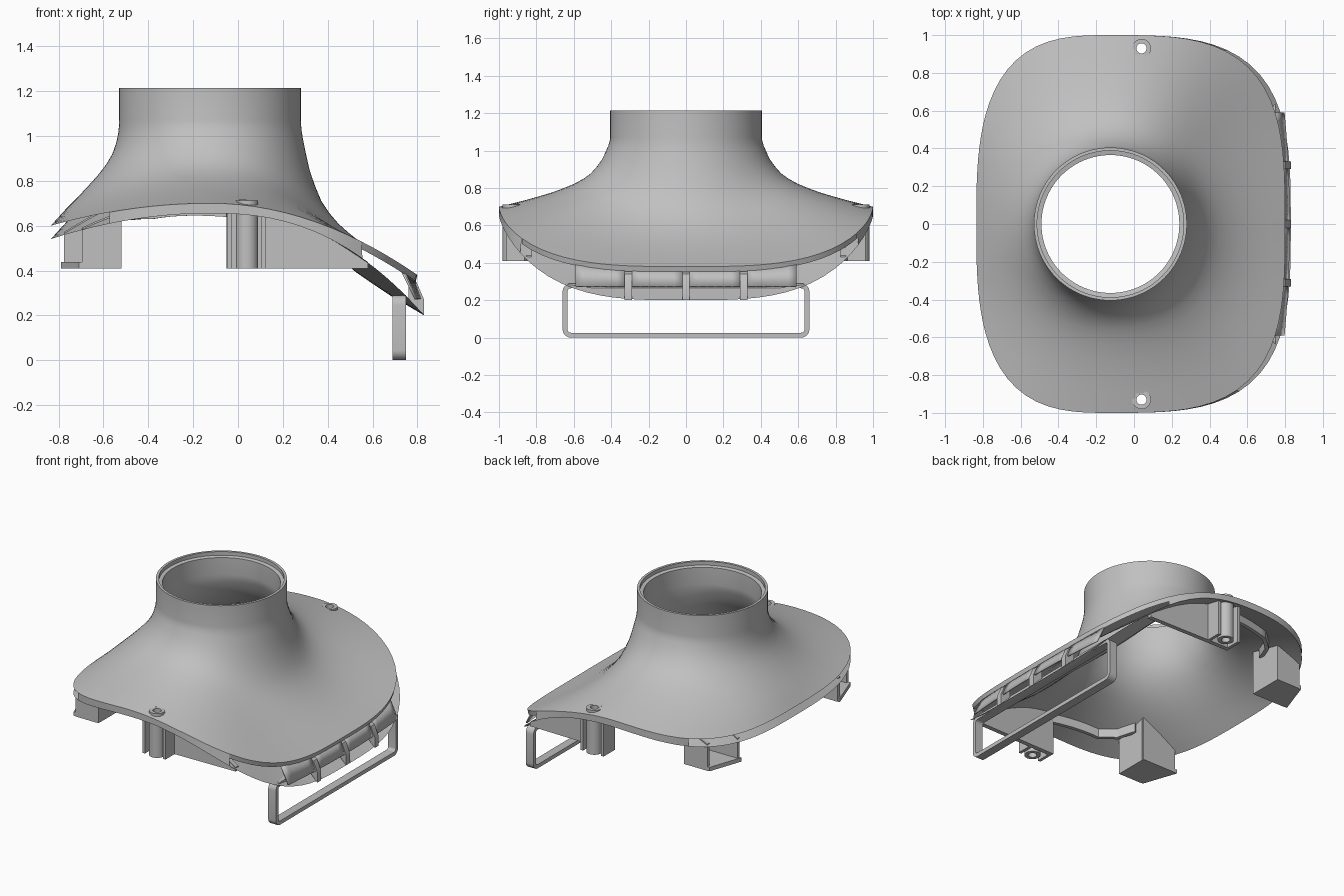
import bpy, bmesh, math
from mathutils import Vector

if "Cube" in bpy.data.objects:
    bpy.data.objects.remove(bpy.data.objects["Cube"])

grey = bpy.data.materials.new("plain grey")
grey.use_nodes = True
colour = (0.53, 0.53, 0.53, 1)
grey.diffuse_color = colour
grey.node_tree.nodes["Principled BSDF"].inputs["Base Color"].default_value = colour

CX, TOP, NECK = -0.125, 1.215, 1.07      # neck axis, neck top, start of the flare
# flare: height fraction, spread fraction, spread fraction on the steep side
FLARE = [(1, 0, 0), (.94, .006, .004), (.88, .018, .012), (.78, .045, .045),
         (.68, .075, .1), (.58, .12, .19), (.48, .175, .31), (.4, .245, .42),
         (.33, .325, .52), (.27, .415, .61), (.21, .515, .7), (.15, .64, .79),
         (.1, .75, .86), (.05, .875, .93), (0, 1, 1)]


def finish(name, bm, angle=35):
    bmesh.ops.recalc_face_normals(bm, faces=bm.faces)
    mesh = bpy.data.meshes.new(name)
    bm.to_mesh(mesh)
    bm.free()
    mesh.materials.append(grey)
    ob = bpy.data.objects.new(name, mesh)
    bpy.context.collection.objects.link(ob)
    bpy.ops.object.select_all(action='DESELECT')
    ob.select_set(True)
    bpy.context.view_layer.objects.active = ob
    bpy.ops.object.shade_smooth_by_angle(angle=math.radians(angle))
    return ob


def rim_radius(a, inner):
    """Distance from the neck axis to the rounded outline."""
    c, s = math.cos(a), math.sin(a)
    reach, n = ((.955 if inner else .925), 3.3) if c > 0 else (.71, 3)
    return (abs(c / reach) ** n + abs(s) ** n) ** (-1 / n)


def rim_z(x, inner):
    """Arched rim height, dropping towards +x."""
    d = x - CX
    if inner:
        return .655 - (.455 * (d / .955) ** 2.4 if d > 0 else .115 * (d / .71) ** 2)
    return .70 - (.32 * (d / .925) ** 2 if d > 0 else .1 * (d / .71) ** 2)


def spread(row, a):
    w = max(0, -math.cos(a)) ** 2
    return row[1] * (1 - w) + row[2] * w


def skin_z(x, y):
    """Height of the inner skin above a plan position."""
    a, d = math.atan2(y, x - CX), math.hypot(x - CX, y)
    r0, r1 = .365, rim_radius(a, True)
    z = rim_z(CX + r1 * math.cos(a), True)
    t = min(1, max(0, (d - r0) / (r1 - r0)))
    for hi, lo in zip(FLARE, FLARE[1:]):
        t0, t1 = spread(hi, a), spread(lo, a)
        if t <= t1:
            s = hi[0] + (lo[0] - hi[0]) * (t - t0) / max(t1 - t0, 1e-6)
            return z + s * (NECK - z)
    return z


def flare_rings(bm, inner, count=96):
    """Rings from the neck top down to the rim; the inner neck has a ledge."""
    angles = [math.tau * i / count for i in range(count)]
    neck = ((.388, TOP), (.388, 1.19), (.365, 1.185)) if inner else ((.405, TOP),)
    rings = [[bm.verts.new((CX + r * math.cos(a), r * math.sin(a), z)) for a in angles]
             for r, z in neck]
    r0 = neck[-1][0]
    for row in FLARE:
        ring = []
        for a in angles:
            r1 = rim_radius(a, inner)
            z = rim_z(CX + r1 * math.cos(a), inner)
            r = r0 + spread(row, a) * (r1 - r0)
            ring.append(bm.verts.new((CX + r * math.cos(a), r * math.sin(a),
                                      z + row[0] * (NECK - z))))
        rings.append(ring)
    return rings


# Double-skinned duct: outer skin up to the neck, inner skin back down
bm = bmesh.new()
rings = flare_rings(bm, False)[::-1] + flare_rings(bm, True)
for r, q in zip(rings, rings[1:]):
    for i in range(len(r)):
        j = (i + 1) % len(r)
        bm.faces.new((r[i], r[j], q[j], q[i]))

# Rim edge: joins the skins along the sides, a short hanging lip along +x
first, last = rings[0], rings[-1]
lip = [bm.verts.new(v.co - Vector((.008, 0, .03))) if v.co.x > .45 else None for v in first]
for i in range(len(first)):
    j = (i + 1) % len(first)
    if -.6 < first[i].co.x < .52:
        bm.faces.new((first[j], first[i], last[i], last[j]))
    elif lip[i] and lip[j]:
        bm.faces.new((first[j], first[i], lip[i], lip[j]))
bmesh.ops.delete(bm, geom=[v for v in lip if v and not v.link_faces], context='VERTS')

# Screw openings through both skins
BX, BY, HALF = .04, .93, .033
for side in (1, -1):
    centre = Vector((BX, side * BY, 0))
    for n in (Vector((1, 0, 0)), Vector((0, 1, 0))):
        for k in (HALF, -HALF):
            near = [f for f in bm.faces
                    if (f.calc_center_median().xy - centre.xy).length < .2]
            geom = list({g for f in near for g in (f, *f.edges, *f.verts)})
            bmesh.ops.bisect_plane(bm, geom=geom, plane_co=centre + n * k, plane_no=n)
    hole = [f for f in bm.faces
            if abs(f.calc_center_median().x - centre.x) < HALF
            and abs(f.calc_center_median().y - centre.y) < HALF]
    bmesh.ops.delete(bm, geom=hole, context='FACES')
finish("duct_shell", bm, 45)


def wall(name, path, thick, bottom):
    """Upright plate along a plan path, reaching up to the inner skin.
    bottom is a height, or a drop below the skin when negative."""
    pts = []
    for p, q in zip(path, path[1:]):
        pts += [Vector(p).lerp(Vector(q), i / 8) for i in range(8)]
    pts.append(Vector(path[-1]))
    bm = bmesh.new()
    rows = []
    for i, p in enumerate(pts):
        d = (pts[min(i + 1, len(pts) - 1)] - pts[max(i - 1, 0)]).normalized()
        side = Vector((-d.y, d.x)) * thick / 2
        top = skin_z(p.x, p.y) + .006
        low = min(bottom, top - .01) if bottom > 0 else top + bottom
        rows.append([bm.verts.new((*(p + side * k), z))
                     for k, z in ((1, low), (1, top), (-1, top), (-1, low))])
    for r, q in zip(rows, rows[1:]):
        for i in range(4):
            j = (i + 1) % 4
            bm.faces.new((r[i], r[j], q[j], q[i]))
    bm.faces.new(rows[0])
    bm.faces.new(rows[-1])
    finish(name, bm)


def slab(name, outline, offset):
    """Flat outline extruded along an offset."""
    bm = bmesh.new()
    face = bm.faces.new([bm.verts.new(p) for p in outline])
    up = bmesh.ops.extrude_face_region(bm, geom=[face])["geom"]
    bmesh.ops.translate(bm, vec=offset,
                        verts=[v for v in up if isinstance(v, bmesh.types.BMVert)])
    finish(name, bm)


def boss(name, y):
    """Screw tube with a through hole."""
    bm = bmesh.new()
    loops = []
    for r, z in ((.05, .41), (.05, .712), (.027, .712), (.027, .41)):
        loops.append([bm.verts.new((BX + r * math.cos(math.tau * i / 24),
                                    y + r * math.sin(math.tau * i / 24), z)) for i in range(24)])
    for r, q in zip(loops, loops[1:] + loops[:1]):
        for i in range(24):
            j = (i + 1) % 24
            bm.faces.new((r[i], r[j], q[j], q[i]))
    finish(name, bm)


# Underside parts, repeated on both sides
for side, tag in ((1, "back"), (-1, "front")):
    def m(*pts):
        return [(x, y * side) for x, y in pts]
    boss(tag + "_screw_boss", BY * side)
    wall(tag + "_side_rib", m((-.05, .85), (.58, .84)), .03, .41)
    for x in (-.04, .115):
        wall(tag + "_boss_gusset", m((x, .85), (x, .96)), .02, .41)
    wall(tag + "_low_ridge", m((-.52, .6), (-.47, .72), (-.38, .8), (-.05, .85)), .025, -.06)
    # channel bracket, open at the slanted outer end
    wall(tag + "_bracket_inner_wall", m((-.775, .54), (-.52, .54)), .025, .41)
    wall(tag + "_bracket_outer_wall", m((-.695, .75), (-.52, .75)), .025, .41)
    wall(tag + "_bracket_end_wall", m((-.532, .54), (-.532, .75)), .025, .41)
    floor = m((-.79, .53), (-.52, .53), (-.52, .76), (-.71, .76))
    slab(tag + "_bracket_floor", [(x, y, .41) for x, y in floor], (0, 0, .027))

# Hanging strap: rounded rectangular loop
bm = bmesh.new()
loop = []
R = .045
for k, (cy, cz) in enumerate(((.615, .245), (-.615, .245), (-.615, .045), (.615, .045))):
    for i in range(7):
        a = math.pi / 2 * (k + i / 6)
        loop.append([bm.verts.new((x, cy + r * math.cos(a), cz + r * math.sin(a)))
                     for x, r in ((.69, R), (.748, R), (.748, R - .026), (.69, R - .026))])
for r, q in zip(loop, loop[1:] + loop[:1]):
    for i in range(4):
        j = (i + 1) % 4
        bm.faces.new((r[i], r[j], q[j], q[i]))
finish("hanging_strap", bm)

# Lip panels closing the slot between the two skins
for y0, y1 in ((-.59, -.33), (-.29, -.02), (.02, .29), (.33, .59)):
    bm = bmesh.new()
    cols = []
    for i in range(7):
        y = y0 + (y1 - y0) * i / 6
        x = CX + .925 * (1 - abs(y) ** 3.3) ** (1 / 3.3)
        out = .825 - .08 * y * y
        cols.append([bm.verts.new(p) for p in ((x - .015, y, rim_z(x, False) - .008),
                                               (out, y, .275))])
    for r, q in zip(cols, cols[1:]):
        bm.faces.new((r[0], r[1], q[1], q[0]))
    panel = finish("lip_panel", bm)
    panel.modifiers.new("thickness", 'SOLIDIFY').thickness = .01

# Small clips between the panels
for y in (-.31, 0, .31):
    slab("lip_clip", [(x, y - .02, z) for x, z in
                      ((.76, .27), (.83, .2), (.83, .27), (.80, .34), (.76, .36))], (0, .04, 0))
